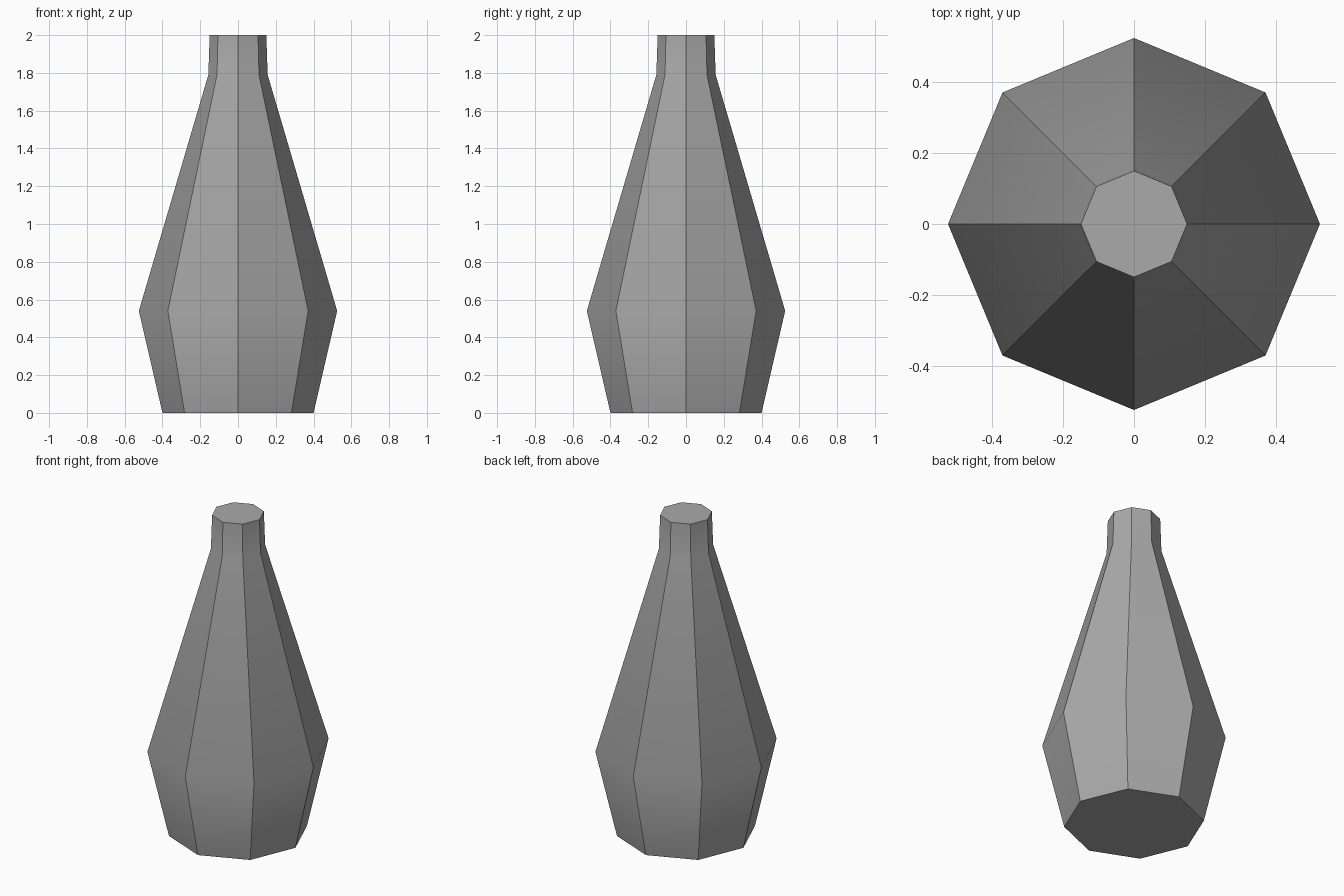
import bpy
import bmesh
from math import cos, sin, tau, radians

default = bpy.data.objects.get("Cube")
if default:
    bpy.data.objects.remove(default, do_unlink=True)

# Single grey material
grey = bpy.data.materials.new("plain_grey")
grey.use_nodes = True
colour = (0.4, 0.4, 0.4, 1.0)
grey.diffuse_color = colour
grey.node_tree.nodes["Principled BSDF"].inputs["Base Color"].default_value = colour

# Outline as (radius, height): base, belly, neck, mouth
PROFILE = [(0.40, 0.0), (0.525, 0.54), (0.157, 1.79), (0.15, 2.0)]
SIDES = 8

bm = bmesh.new()
rings = [[bm.verts.new((r * cos(tau * i / SIDES), r * sin(tau * i / SIDES), z))
          for i in range(SIDES)] for r, z in PROFILE]

# Side walls
for low, high in zip(rings, rings[1:]):
    for i in range(SIDES):
        j = (i + 1) % SIDES
        bm.faces.new((low[i], low[j], high[j], high[i]))

# Closed base and top
bm.faces.new(rings[0][::-1])
bm.faces.new(rings[-1])

mesh = bpy.data.meshes.new("bottle_body")
bm.to_mesh(mesh)
bm.free()
mesh.materials.append(grey)
body = bpy.data.objects.new("bottle_body", mesh)
bpy.context.collection.objects.link(body)

# Soft belly and neck, crisp vertical ridges
bpy.ops.object.select_all(action="DESELECT")
body.select_set(True)
bpy.context.view_layer.objects.active = body
bpy.ops.object.shade_smooth_by_angle(angle=radians(30))
